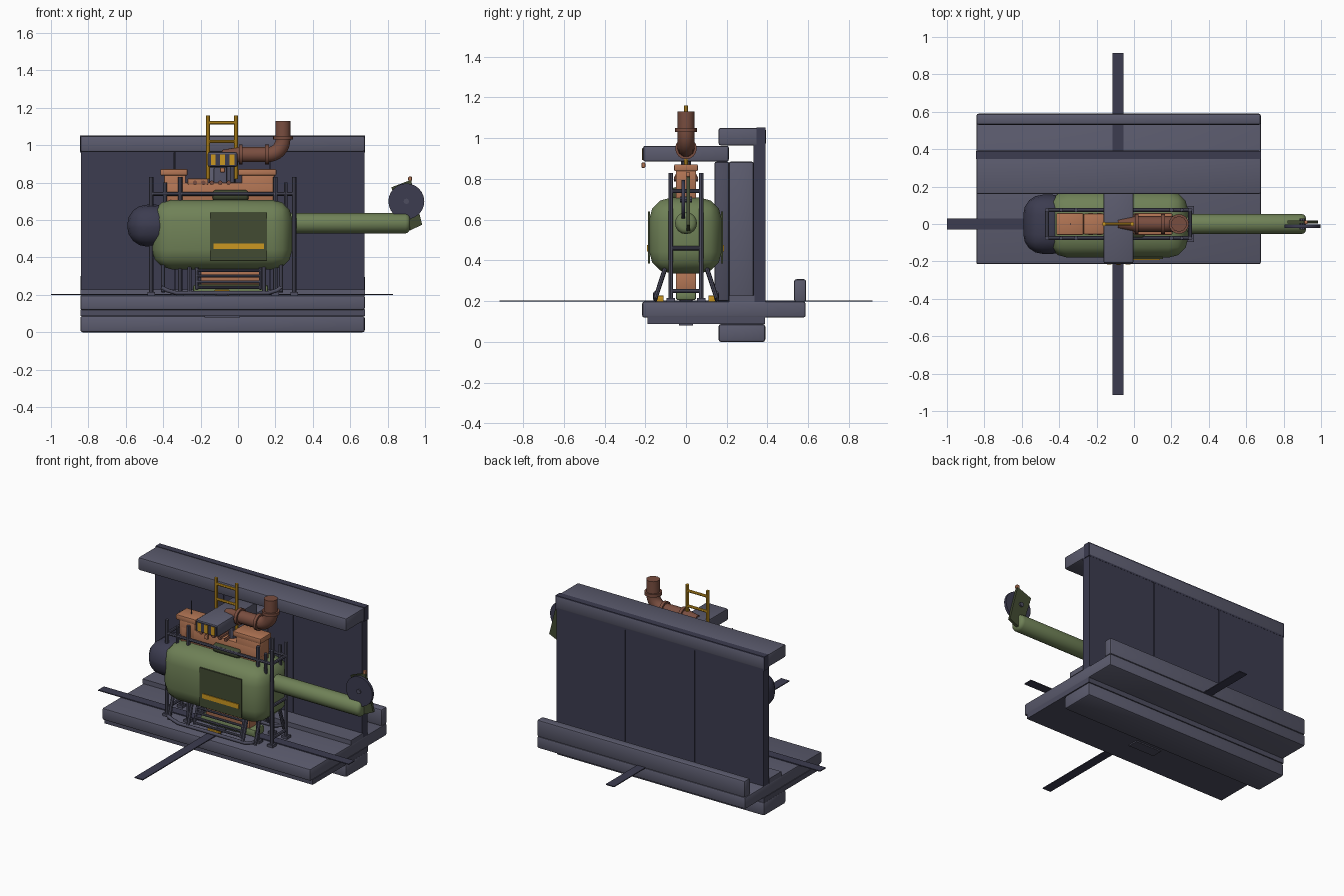
import bpy, bmesh, math
from mathutils import Vector

if "Cube" in bpy.data.objects:
    bpy.data.objects.remove(bpy.data.objects["Cube"])


def material(name, rgb):
    m = bpy.data.materials.new(name)
    m.use_nodes = True
    m.diffuse_color = (*rgb, 1)
    m.node_tree.nodes["Principled BSDF"].inputs["Base Color"].default_value = (*rgb, 1)
    return m


NAVY = material("dark navy", (.045, .045, .08))
SLATE = material("slate", (.105, .105, .155))
FRAME = material("frame grey", (.075, .075, .115))
GREEN = material("olive green", (.16, .22, .095))
MOSS = material("dark olive", (.055, .07, .032))
COPPER = material("copper", (.45, .18, .09))
BROWN = material("pipe brown", (.19, .075, .05))
YELLOW = material("safety yellow", (.6, .31, .015))


def finish(name, bm, mat, smooth=True):
    me = bpy.data.meshes.new(name)
    bmesh.ops.recalc_face_normals(bm, faces=bm.faces)
    bm.to_mesh(me)
    bm.free()
    ob = bpy.data.objects.new(name, me)
    bpy.context.collection.objects.link(ob)
    me.materials.append(mat)
    if smooth:
        bpy.ops.object.select_all(action='DESELECT')
        ob.select_set(True)
        bpy.context.view_layer.objects.active = ob
        bpy.ops.object.shade_smooth_by_angle(angle=math.radians(40))
    return ob


def box(name, x, y, z, mat, bevel=0, segments=2):
    """Box from (min, max) pairs with optional rounded edges."""
    bm = bmesh.new()
    bmesh.ops.create_cube(bm, size=1)
    for v in bm.verts:
        v.co = [sum(r) / 2 + c * (r[1] - r[0]) for c, r in zip(v.co, (x, y, z))]
    if bevel:
        bmesh.ops.bevel(bm, geom=bm.edges[:], offset=bevel, segments=segments,
                        profile=.5, affect='EDGES')
    return finish(name, bm, mat, bool(bevel))


def rod(name, a, b, r, mat, r2=None, sides=8, bevel=0):
    """Cylinder or cone between two points."""
    a, b = Vector(a), Vector(b)
    bm = bmesh.new()
    bmesh.ops.create_cone(bm, cap_ends=True, segments=sides, radius1=r,
                          radius2=r if r2 is None else r2, depth=(b - a).length)
    if bevel:
        rims = [e for f in bm.faces if len(f.verts) > 4 for e in f.edges]
        bmesh.ops.bevel(bm, geom=rims, offset=bevel, segments=3, profile=.5, affect='EDGES')
    rot = (b - a).to_track_quat('Z', 'Y').to_matrix()
    for v in bm.verts:
        v.co = rot @ v.co + (a + b) / 2
    return finish(name, bm, mat)


def tube(name, points, r, mat, resolution=2):
    """Round tube along a path."""
    cu = bpy.data.curves.new(name, 'CURVE')
    cu.dimensions = '3D'
    cu.bevel_depth, cu.bevel_resolution, cu.use_fill_caps = r, resolution, True
    sp = cu.splines.new('POLY')
    sp.points.add(len(points) - 1)
    for p, co in zip(sp.points, points):
        p.co = (*co, 1)
        sp.use_smooth = True
    ob = bpy.data.objects.new(name, cu)
    bpy.context.collection.objects.link(ob)
    cu.materials.append(mat)


LEFT, RIGHT = -.843, .678
SPAN = (LEFT, RIGHT)
SIDES = ((-1, "right"), (1, "left"))

# Platform and long beams
box("platform", SPAN, (-.215, .587), (.12, .198), SLATE, .01)
box("under_slab", SPAN, (-.19, .388), (.088, .122), FRAME)
box("bottom_beam", SPAN, (.16, .389), (0, .088), SLATE, .012)
box("rear_curb", SPAN, (.53, .59), (.196, .308), SLATE, .012)
box("top_beam", SPAN, (.16, .392), (.965, 1.05), SLATE, .01)
box("wall_skirting", SPAN, (.21, .335), (.196, .228), SLATE)

# Back wall in three panels over a recessed core
box("wall_core", (LEFT + .01, RIGHT - .01), (.343, .38), (.12, 1.04), NAVY)
step = (RIGHT - LEFT) / 3
for i in range(3):
    box(f"wall_panel_{i + 1}", (LEFT + i * step + .003, LEFT + (i + 1) * step - .003),
        (.332, .389), (.12, .97), NAVY)
box("wall_cap", (LEFT - .002, RIGHT + .002), (.347, .39), (.96, 1.053), NAVY)

# Column and overhead arm with a striped front
box("column_rear", (-.155, -.01), (.21, .332), (.2, .885), SLATE, .01)
box("column_front", (-.13, -.035), (.14, .212), (.2, .885), FRAME, .01)
box("overhead_arm", (-.163, -.003), (-.21, .21), (.885, .963), SLATE, .01)
box("arm_warning_panel", (-.158, -.008), (-.214, -.209), (.892, .952), NAVY)
for i in range(3):
    x = -.145 + i * .05
    box(f"warning_stripe_{i + 1}", (x, x + .026), (-.217, -.212), (.894, .95), YELLOW)
box("arm_lamp", (-.095, -.07), (-.218, -.2), (.855, .88), COPPER, .003)

# Cross rotor
box("rotor_blade_long", (-1, .83), (-.03, .03), (.199, .205), NAVY)
box("rotor_blade_cross", (-.115, -.055), (-.915, .915), (.198, .204), NAVY)
box("rotor_hub", (-.18, .01), (-.035, .035), (.08, .225), FRAME)

# Fuselage, nose and tail boom
box("fuselage", (-.46, .29), (-.18, .175), (.337, .708), GREEN, .105, 3)
box("nose_canopy", (-.592, -.33), (-.16, .157), (.458, .682), NAVY, .105, 4)
rod("tail_boom", (.25, 0, .583), (.92, 0, .583), .054, GREEN, sides=16, bevel=.025)
fin = bmesh.new()
fin_outline = ((.82, .775), (.925, .815), (.985, .575), (.92, .545), (.88, .58))
face = fin.faces.new([fin.verts.new((x, .002, z)) for x, z in fin_outline])
ext = bmesh.ops.extrude_face_region(fin, geom=[face])
bmesh.ops.translate(fin, vec=(0, .018, 0),
                    verts=[g for g in ext["geom"] if isinstance(g, bmesh.types.BMVert)])
finish("tail_fin", fin, MOSS, False)
rod("tail_rotor_disc", (.9, -.022, .7), (.9, -.004, .7), .096, NAVY, sides=24)
rod("tail_rotor_hub", (.9, -.03, .7), (.9, .03, .7), .015, FRAME)
box("tail_lamp", (.91, .93), (0, .02), (.81, .832), COPPER, .004)

# Side hatches and top tank
for s, side in SIDES:
    def ys(a, b):
        return sorted((s * a - .0025, s * b - .0025))
    box(f"hatch_{side}", (-.15, .155), ys(.175, .184), (.385, .64), MOSS)
    box(f"hatch_bar_{side}", (-.13, .138), ys(.182, .189), (.445, .475), YELLOW)
rod("top_tank", (-.135, -.05, .73), (.055, -.05, .73), .03, MOSS, sides=12, bevel=.014)

# Engine housings on the roof
box("engine_base", (-.385, .19), (-.05, .05), (.69, .8), COPPER, .006)
for name, a, b in (("front", -.415, -.27), ("rear", .0, .205)):
    box(f"engine_block_{name}", (a + .02, b - .01), (-.05, .05), (.74, .84), COPPER, .005)
    box(f"engine_cap_{name}", (a, b), (-.058, .058), (.838, .872), COPPER, .006)
box("engine_step", (-.27, -.16), (-.055, .055), (.79, .822), COPPER, .005)
for i in range(5):
    x = -.23 + i * .045
    rod(f"engine_pipe_{i + 1}", (x, -.06, .8), (x, .06, .8), .012, BROWN)
rod("mast", (-.04, 0, .7), (-.04, 0, .89), .025, FRAME)
rod("antenna", (-.34, 0, .87), (-.34, 0, .96), .004, FRAME)

# Exhaust pipe with a right-angle elbow
bend = [(.16 + .08 * math.sin(t), 0, 1.03 - .08 * math.cos(t))
        for t in (i * math.pi / 16 for i in range(9))]
tube("exhaust_pipe", [(0, 0, .95)] + bend + [(.24, 0, 1.13)], .042, BROWN, 3)
rod("exhaust_inlet", (-.085, 0, .95), (.01, 0, .95), .025, BROWN, .042, 16)
for i, x in enumerate((.015, .155)):
    rod(f"exhaust_flange_{i + 1}", (x - .01, 0, .95), (x + .01, 0, .95), .053, BROWN, sides=16)
rod("exhaust_flange_3", (.24, 0, 1.03), (.24, 0, 1.05), .053, BROWN, sides=16)

# Ladder
for x, side in ((-.16, "right"), (-.01, "left")):
    rod(f"ladder_rail_{side}", (x, 0, .82), (x, 0, 1.16), .011, YELLOW)
for i, z in enumerate((1.02, 1.12)):
    rod(f"ladder_rung_{i + 1}", (-.16, 0, z), (-.01, 0, z), .009, YELLOW)

# Scaffold cage around the machine
for s, side in SIDES:
    y = s * .075
    for i, x in enumerate((-.465, -.31, .2, .3)):
        rod(f"cage_post_{side}_{i + 1}", (x, y, .2), (x, y, .83), .012, FRAME)
        box(f"cage_foot_{side}_{i + 1}", (x - .02, x + .02), (y - .02, y + .02),
            (.198, .215), FRAME)
    rod(f"cage_top_rail_{side}", (-.47, y, .74), (.305, y, .74), .01, FRAME)
    rod(f"cage_inner_post_{side}", (.255, y, .6), (.255, y, .8), .01, FRAME)
    rod(f"cage_front_post_{side}", (-.39, y, .6), (-.39, y, .8), .01, FRAME)
for i, z in enumerate((.25, .46, .74)):
    for x, end in ((-.465, "front"), (.3, "rear")):
        rod(f"cage_cross_{end}_{i + 1}", (x, -.075, z), (x, .075, z), .01, FRAME)

# Landing skids, struts and side grilles
for s, side in SIDES:
    y = s * .15
    tube(f"skid_{side}", [(-.41, y, .24), (-.38, y, .225), (-.33, y, .21),
                          (.16, y, .21), (.21, y, .225), (.23, y, .24)], .011, FRAME)
    for i, x in enumerate((-.4, -.26, .14, .23)):
        rod(f"strut_{side}_{i + 1}", (x, s * .1, .37), (x, y, .215), .011, FRAME)
    for i in range(4):
        z = .24 + i * .03
        yy = s * (.14 - (z - .24) * .32)
        rod(f"grille_slat_{side}_{i + 1}", (-.22, yy, z), (.12, yy, z), .008, FRAME)
    for i, x in enumerate((-.22, .12)):
        rod(f"grille_end_{side}_{i + 1}", (x, s * .143, .23), (x, s * .1, .36), .009, FRAME)
    box(f"skid_block_{side}", (-.125, -.045), sorted((s * .11, s * .145)),
        (.198, .228), YELLOW, .004)

# Underbelly unit
box("belly_engine", (-.2, .12), (-.05, .05), (.255, .35), COPPER, .005)
box("belly_tray", (-.24, .16), (-.05, .05), (.205, .255), GREEN, .012)
